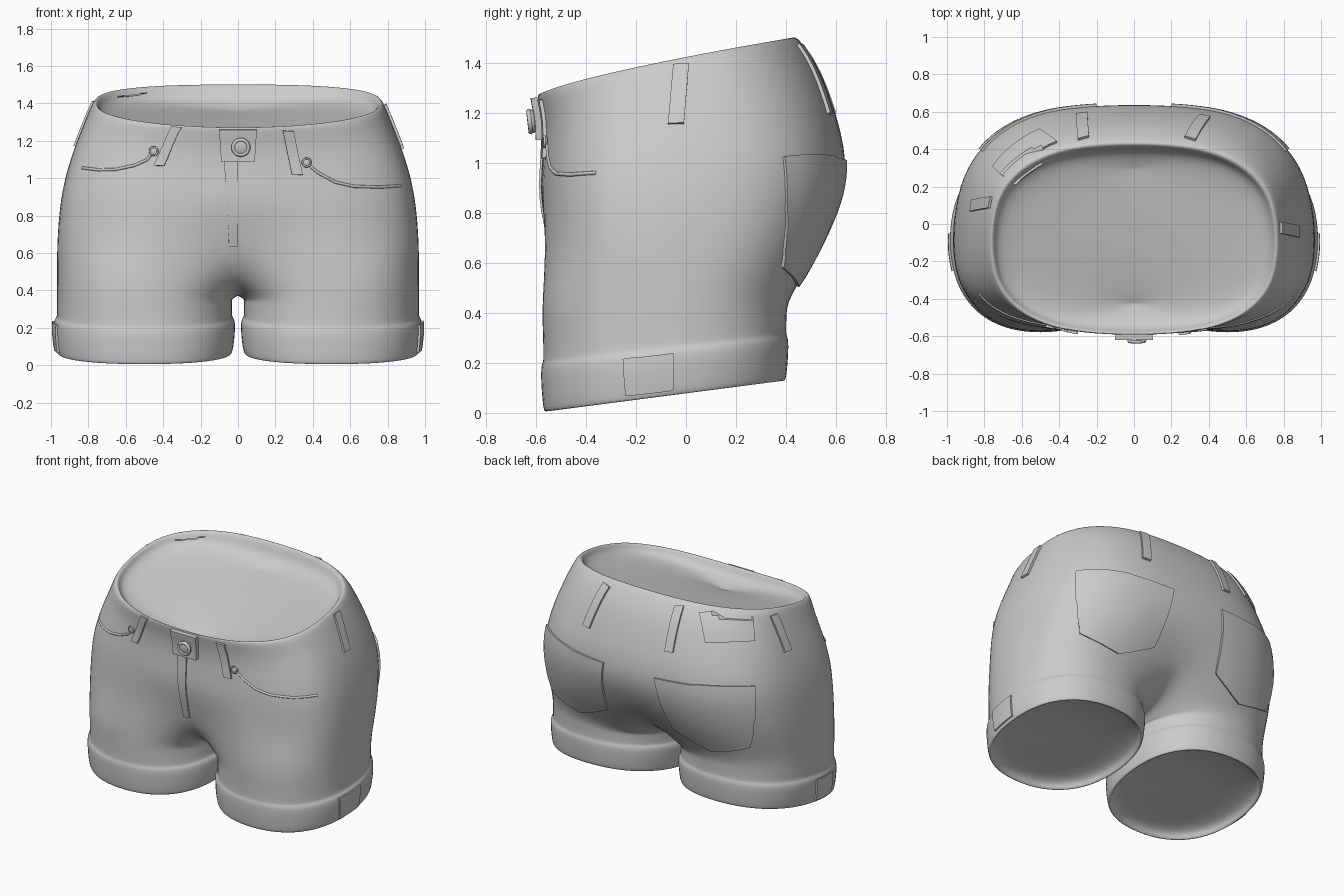
import bpy, bmesh, math
from mathutils import Vector
from mathutils.bvhtree import BVHTree

if "Cube" in bpy.data.objects:
    bpy.data.objects.remove(bpy.data.objects["Cube"])


def spow(v, e):
    return math.copysign(abs(v) ** e, v)


def ring(angles, cx, hx, cy, yf, yb, zf, zb, p, bend=1.0):
    """Superellipse section tilted from zf (front) to zb (back)."""
    pts = []
    for a in angles:
        c, s = math.cos(math.radians(a)), math.sin(math.radians(a))
        x = cx + hx * spow(c, 2 / p)
        y = cy + (yb - cy if s > 0 else cy - yf) * spow(s, 2 / p)
        t = min(max((y - yf) / (yb - yf), 0), 1)
        pts.append(Vector((x, y, zf + (zb - zf) * t ** bend)))
    return pts


# Body: half torso and one leg, mirrored and smoothed
torso_ang = [-90 + 15 * k for k in range(13)]
leg_ang = [-120 + 20 * k for k in range(18)]
# hx, yf, yb, zf, zb, p  (from the recessed inner panel out over the rim and down)
torso_rows = [
    (0.0, -.40, .28, 1.17, 1.35, 2.5), (.40, -.48, .34, 1.18, 1.38, 2.5),
    (.73, -.56, .395, 1.21, 1.42, 2.6), (.75, -.58, .415, 1.26, 1.485, 2.6),
    (.77, -.597, .435, 1.275, 1.51, 2.6), (.79, -.597, .465, 1.25, 1.485, 2.7),
    (.83, -.578, .54, 1.18, 1.38, 2.7), (.89, -.573, .605, 1.08, 1.2, 2.8),
    (.935, -.582, .65, .96, 1.02, 2.9), (.96, -.587, .635, .84, .86, 2.9),
    (.975, -.587, .57, .66, .66, 2.9)]
# hx, hy, zf, zb  (down the leg, over the cuff, then up into the recessed panel)
leg_rows = [
    (.476, .50, .45, .47), (.475, .495, .32, .39), (.475, .493, .22, .33),
    (.478, .495, .20, .31), (.493, .503, .185, .295), (.493, .503, .12, .24),
    (.482, .495, .02, .145), (.473, .487, .0, .125), (.455, .47, .01, .135),
    (.445, .46, .06, .18), (.22, .24, .10, .19)]

bm = bmesh.new()
rows = []
for hx, yf, yb, zf, zb, p in torso_rows:
    rows.append([bm.verts.new(v) for v in ring(torso_ang, 0, hx, -.1, yf, yb, zf, zb, p, .75)])
for a, b in zip(rows, rows[1:]):
    for k in range(12):
        bm.faces.new((a[k], b[k], b[k + 1], a[k + 1]))
for v in rows[-1]:
    v.co.y *= 1 - .12 * max(0, 1 - v.co.x / .3)
crotch = [(.30, .50), (.14, .41), (-.04, .375), (-.22, .385), (-.41, .45)]
loop = rows[-1] + [bm.verts.new((0, y, z)) for y, z in crotch]
for i, (hx, hy, zf, zb) in enumerate(leg_rows):
    pts = ring(leg_ang, .5, hx, -.085, -.085 - hy, -.085 + hy, zf, zb, 2.3)
    if i == 0:
        for q in pts:
            q.z -= .12 * max(0, .5 - q.x) / .5
    nxt = [bm.verts.new(q) for q in pts]
    for k in range(18):
        j = (k + 1) % 18
        bm.faces.new((loop[k], nxt[k], nxt[j], loop[j]))
    loop = nxt
mid = bm.verts.new((.5, -.085, .15))
for k in range(18):
    bm.faces.new((loop[k], mid, loop[(k + 1) % 18]))
for f in bm.faces:
    f.smooth = True
me = bpy.data.meshes.new("shorts_body")
bm.to_mesh(me)
bm.free()
body = bpy.data.objects.new("shorts_body", me)
bpy.context.collection.objects.link(body)
m = body.modifiers.new("mirror", 'MIRROR')
m.use_clip = True
m.merge_threshold = .002
body.modifiers.new("smooth", 'SUBSURF').levels = 2
body.modifiers["smooth"].render_levels = 2
dg = bpy.context.evaluated_depsgraph_get()
dg.update()
bvh = BVHTree.FromObject(body, dg)


def snap(p, off=0.0):
    co, n, _, _ = bvh.find_nearest(Vector(p))
    return co + n * off, n


def patch(name, tl, tr, br, bl, thick, drop=0.0, n=8):
    """Thin cloth piece laid onto the body between four corners."""
    tl, tr, br, bl = map(Vector, (tl, tr, br, bl))
    b = bmesh.new()
    layers = [{}, {}]
    for i in range(n + 1):
        for j in range(n + 1):
            u, v = i / n, j / n
            q = tl.lerp(tr, u).lerp(bl.lerp(br, u), v)
            q.z -= drop * v * (1 - abs(2 * u - 1))
            for L, off in zip(layers, (-.01, thick)):
                L[i, j] = b.verts.new(snap(q, off)[0])
    for i in range(n):
        for j in range(n):
            for L in layers:
                b.faces.new((L[i, j], L[i, j + 1], L[i + 1, j + 1], L[i + 1, j]))
    edge = [(i, 0) for i in range(n)] + [(n, j) for j in range(n)] + \
           [(i, n) for i in range(n, 0, -1)] + [(0, j) for j in range(n, 0, -1)]
    lo, hi = layers
    for e, f in zip(edge, edge[1:] + edge[:1]):
        b.faces.new((lo[e], lo[f], hi[f], hi[e]))
    bmesh.ops.recalc_face_normals(b, faces=b.faces)
    mesh = bpy.data.meshes.new(name)
    b.to_mesh(mesh)
    b.free()
    ob = bpy.data.objects.new(name, mesh)
    bpy.context.collection.objects.link(ob)
    bpy.context.view_layer.objects.active = ob
    ob.select_set(True)
    bpy.ops.object.shade_smooth_by_angle(angle=math.radians(40))
    ob.select_set(False)


def belt_loop(name, top, bottom, w=.032):
    top, bottom = Vector(top), Vector(bottom)
    out = Vector((top.x, top.y + .1, 0)).normalized()
    side = Vector((-out.y, out.x, 0)) * w
    patch(name, top - side, top + side, bottom + side, bottom - side, .014, n=5)


def stud(name, p, r, off):
    """Flattened disc with a raised ring, facing out of the cloth."""
    co, nrm = snap(p, off)
    rot = nrm.to_track_quat('Z', 'Y')
    bpy.ops.mesh.primitive_uv_sphere_add(segments=20, ring_count=10, radius=r, location=co)
    ob = bpy.context.object
    ob.name = name
    ob.rotation_mode = 'QUATERNION'
    ob.rotation_quaternion = rot
    ob.scale = (1, 1, .4)
    bpy.ops.object.shade_smooth()
    bpy.ops.mesh.primitive_torus_add(major_segments=20, minor_segments=6, major_radius=r * .85,
                                     minor_radius=r * .22, location=co + nrm * r * .2)
    ob = bpy.context.object
    ob.name = name + "_rim"
    ob.rotation_mode = 'QUATERNION'
    ob.rotation_quaternion = rot
    bpy.ops.object.shade_smooth()
    ob.select_set(False)


# Belt loops
belt_loop("front_loop_left", (-.33, -.6, 1.28), (-.43, -.6, 1.07))
belt_loop("front_loop_right", (.27, -.6, 1.25), (.32, -.6, 1.02))
belt_loop("back_loop_left", (-.27, .46, 1.47), (-.28, .60, 1.2))
belt_loop("back_loop_right", (.30, .46, 1.47), (.38, .59, 1.2))
belt_loop("side_loop_left", (-.79, .12, 1.42), (-.89, .10, 1.18))
belt_loop("side_loop_right", (.80, -.02, 1.40), (.89, -.04, 1.16))

# Waistband patch and fly
patch("waist_patch", (-.41, .43, 1.45), (-.66, .23, 1.42), (-.73, .29, 1.28), (-.50, .49, 1.28), .012)
patch("waistband_tab", (-.1, -.6, 1.26), (.10, -.6, 1.26), (.09, -.6, 1.09), (-.09, -.6, 1.09), .03)
patch("fly_flap", (-.075, -.6, 1.1), (.0, -.6, 1.1), (.0, -.58, .62), (-.045, -.58, .62), .008)

# Back pockets and cuff tabs, both sides
for s, side in ((1, "right"), (-1, "left")):
    patch("back_pocket_" + side, (s * .2, .65, 1.01), (s * .80, .38, 1.02),
          (s * .74, .33, .60), (s * .26, .5, .62), .014, .09, 12)
    patch("cuff_tab_" + side, (s, -.05, .24), (s, -.26, .22), (s, -.25, .06), (s, -.05, .085), .012, n=5)

# Front pocket seams
for side, pts in (("right", [(.37, 1.08), (.43, 1.03), (.52, .98), (.62, .957), (.76, .953), (.92, .965)]),
                  ("left", [(-.46, 1.14), (-.49, 1.10), (-.56, 1.07), (-.66, 1.05), (-.76, 1.05), (-.89, 1.07)])):
    cu = bpy.data.curves.new("pocket_seam_" + side, 'CURVE')
    cu.dimensions = '3D'
    cu.bevel_depth = .008
    cu.bevel_resolution = 2
    sp = cu.splines.new('POLY')
    path = []
    for (x0, z0), (x1, z1) in zip(pts, pts[1:]):
        for t in (0, .25, .5, .75):
            x = x0 + (x1 - x0) * t
            y = -.1 - .48 * max(0, 1 - (abs(x) / .94) ** 2.9) ** (1 / 2.9)
            path.append(snap((x, y, z0 + (z1 - z0) * t))[0])
    sp.points.add(len(path) - 1)
    for pt, q in zip(sp.points, path):
        pt.co = (*q, 1)
    bpy.context.collection.objects.link(bpy.data.objects.new("pocket_seam_" + side, cu))

# Button and rivets
stud("waist_button", (.015, -.62, 1.165), .048, .04)
stud("rivet_left", (-.46, -.6, 1.145), .025, .008)
stud("rivet_right", (.37, -.6, 1.085), .025, .008)
